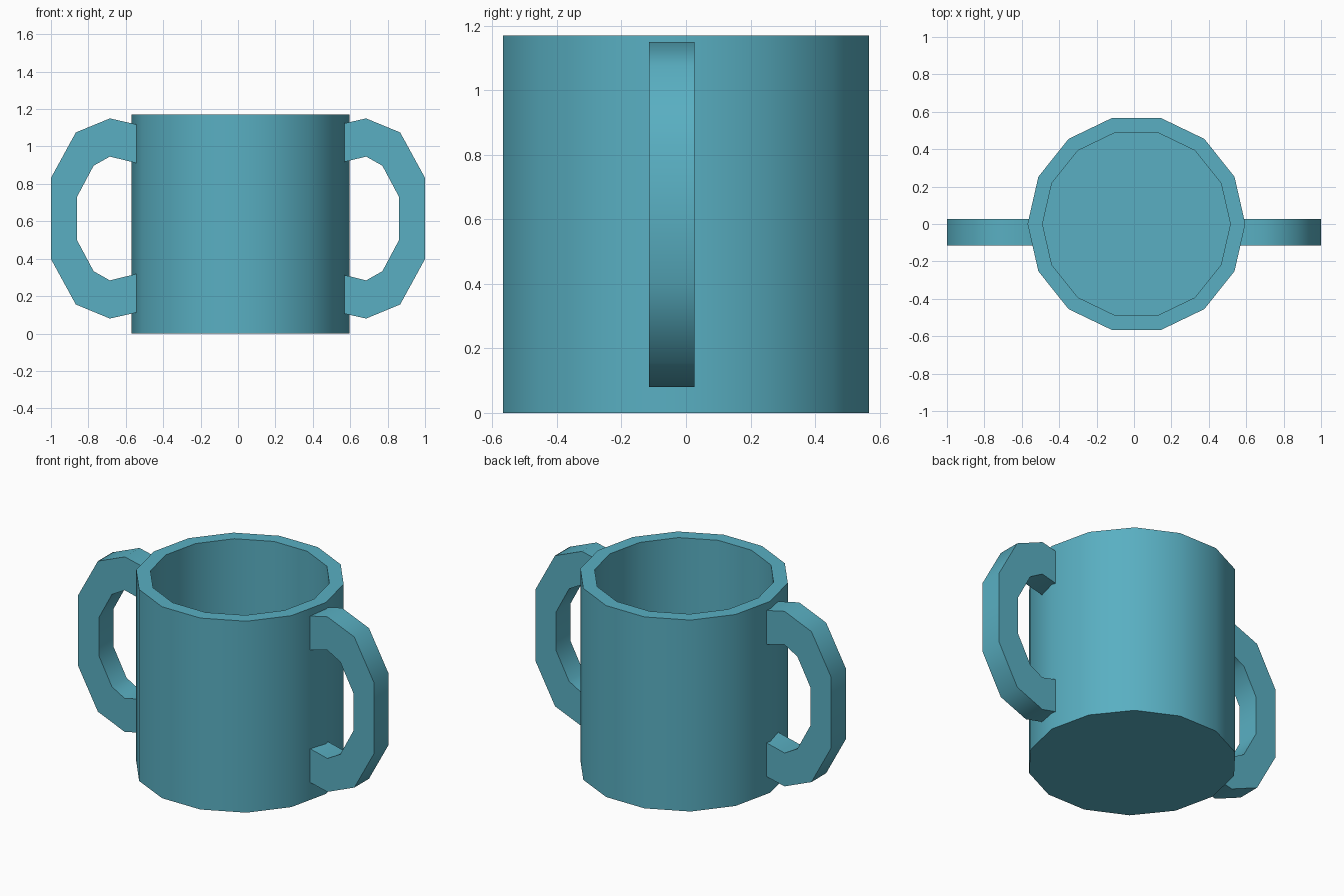
import bpy, bmesh
from math import cos, sin, pi, radians

if "Cube" in bpy.data.objects:
    bpy.data.objects.remove(bpy.data.objects["Cube"])

SIDES = 14
CUP_X = 0.013

mat = bpy.data.materials.new("teal_glaze")
mat.diffuse_color = (0.10, 0.43, 0.54, 1)
mat.use_nodes = True
mat.node_tree.nodes["Principled BSDF"].inputs["Base Color"].default_value = mat.diffuse_color


def finish(name, bm):
    bmesh.ops.recalc_face_normals(bm, faces=bm.faces)
    mesh = bpy.data.meshes.new(name)
    bm.to_mesh(mesh)
    bm.free()
    mesh.materials.append(mat)
    ob = bpy.data.objects.new(name, mesh)
    bpy.context.collection.objects.link(ob)
    bpy.ops.object.select_all(action='DESELECT')
    ob.select_set(True)
    bpy.context.view_layer.objects.active = ob
    bpy.ops.object.shade_smooth_by_angle(angle=radians(45))
    return ob


# Cup: rings from outer base, over the rim, down to the inner floor
bm = bmesh.new()
rings = []
for r, z in [(0.582, 0), (0.582, 1.17), (0.502, 1.17), (0.502, 0.08)]:
    rings.append([bm.verts.new((CUP_X + r * cos(2 * pi * i / SIDES),
                                r * sin(2 * pi * i / SIDES), z))
                  for i in range(SIDES)])
for a, b in zip(rings, rings[1:]):
    for i in range(SIDES):
        j = (i + 1) % SIDES
        bm.faces.new((a[i], a[j], b[j], b[i]))
bm.faces.new(rings[0])
bm.faces.new(rings[-1])
finish("cup_body", bm)

# Handles: half profile (x, z), reflected about mid height, ends set in the wall
MID = 0.615
outer = [(0.53, 1.115), (0.685, 1.15), (0.867, 1.075), (1.0, 0.832)]
inner = [(0.53, 0.908), (0.685, 0.946), (0.772, 0.897), (0.86, 0.732)]


def full(half):
    return half + [(x, 2 * MID - z) for x, z in reversed(half)]


def handle(name, side):
    bm = bmesh.new()
    y0, y1 = -0.115, 0.027
    loops = [[bm.verts.new((side * x, y, z)) for x, z in full(half)]
             for half, y in ((outer, y0), (outer, y1), (inner, y1), (inner, y0))]
    for k in range(4):
        a, b = loops[k], loops[(k + 1) % 4]
        for i in range(len(a) - 1):
            bm.faces.new((a[i], a[i + 1], b[i + 1], b[i]))
    for end in (0, -1):
        bm.faces.new([loop[end] for loop in loops])
    finish(name, bm)


handle("right_handle", 1)
handle("left_handle", -1)
